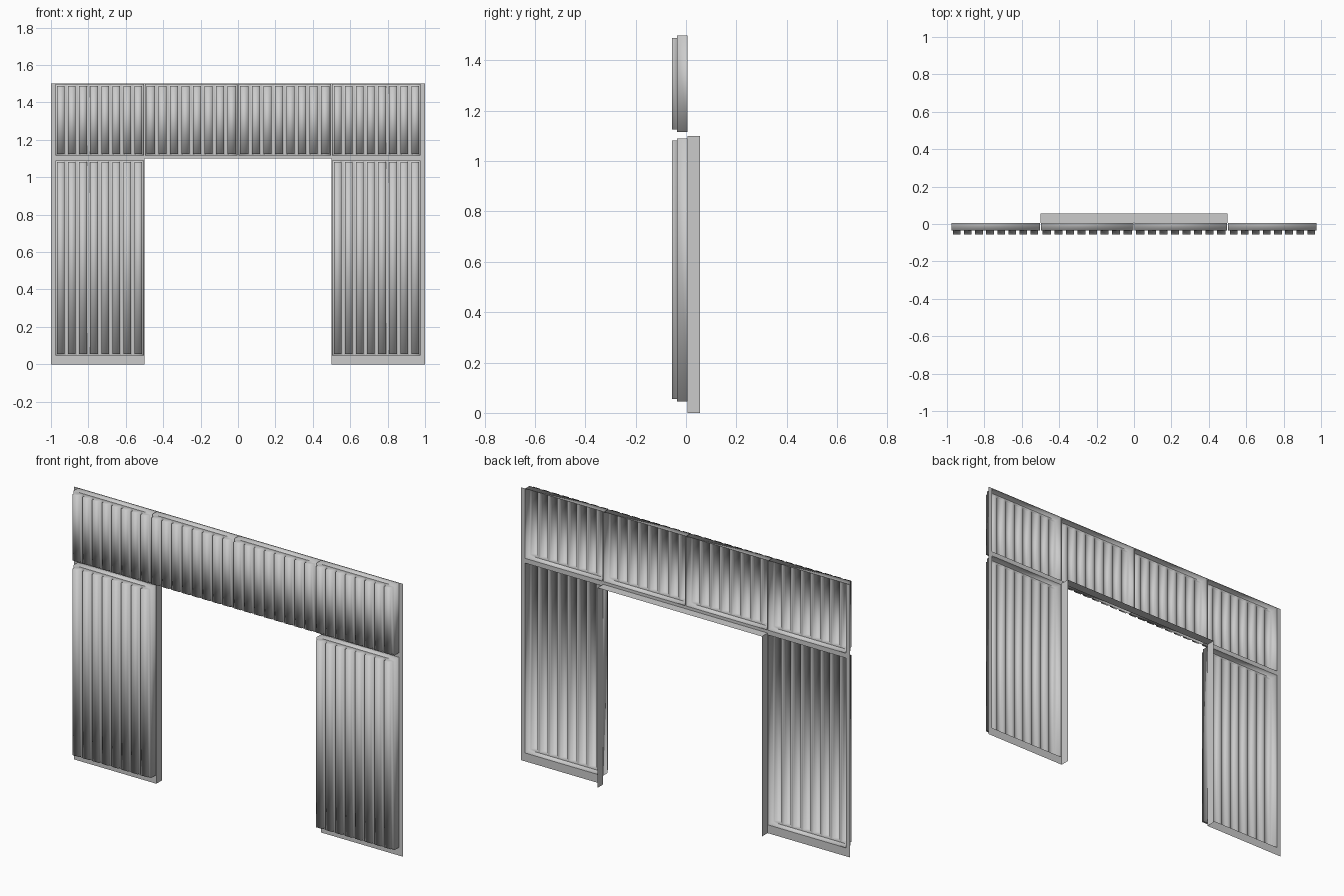
import bpy, bmesh

if "Cube" in bpy.data.objects:
    bpy.data.objects.remove(bpy.data.objects["Cube"])

Y_WALL, Y_PANEL, Y_RIB, Y_BACK = 0.005, -0.035, -0.055, 0.055
RIBS = 8


def corners(rect, y):
    x0, x1, z0, z1 = rect
    return [(x0, y, z0), (x1, y, z0), (x1, y, z1), (x0, y, z1)]


def quad(bm, pts):
    bm.faces.new([bm.verts.new(p) for p in pts])


def ring(bm, outer, y0, inner, y1):
    a, b = corners(outer, y0), corners(inner, y1)
    for i in range(4):
        j = (i + 1) % 4
        quad(bm, [a[i], a[j], b[j], b[i]])


def finish(bm, name, smooth):
    bmesh.ops.remove_doubles(bm, verts=bm.verts, dist=1e-5)
    me = bpy.data.meshes.new(name)
    bm.to_mesh(me)
    bm.free()
    for p in me.polygons:
        p.use_smooth = smooth
    ob = bpy.data.objects.new(name, me)
    bpy.context.collection.objects.link(ob)
    return ob


def mirror(rect):
    x0, x1, z0, z1 = rect
    return (-x1, -x0, z0, z1)


# Wall bays: outer rectangle and raised panel rectangle (left half)
bays = [
    ("lower_panel", (-1, -0.5, 0, 1.1), (-0.977, -0.503, 0.046, 1.09)),
    ("upper_side_panel", (-1, -0.5, 1.1, 1.5), (-0.977, -0.503, 1.116, 1.498)),
    ("upper_middle_panel", (-0.5, 0, 1.1, 1.5), (-0.497, -0.003, 1.116, 1.498)),
]

wall = bmesh.new()
for name, bay, panel in bays:
    for side in ("left", "right"):
        if side == "right":
            bay, panel = mirror(bay), mirror(panel)
        # Flat sheet around the panel
        ring(wall, bay, Y_WALL, panel, Y_WALL)
        # Pressed panel, hollow at the back, with ribs
        bm = bmesh.new()
        ring(bm, panel, Y_WALL, panel, Y_PANEL)
        x0, x1, z0, z1 = panel
        w = (x1 - x0) / RIBS
        for i in range(RIBS):
            col = (x0 + i * w, x0 + (i + 1) * w, z0, z1)
            rib = (col[0] + 0.009, col[1] - 0.009, z0 + 0.009, z1 - 0.009)
            ring(bm, col, Y_PANEL, rib, Y_PANEL)
            ring(bm, rib, Y_PANEL, rib, Y_RIB)
            quad(bm, corners(rib, Y_RIB))
        finish(bm, f"{name}_{side}", True)
finish(wall, "wall_sheet", False)

# Door opening reveal: two jambs and a lintel
bm = bmesh.new()
yz = [(Y_WALL, 0), (Y_BACK, 0), (Y_BACK, 1.1), (Y_WALL, 1.1)]
quad(bm, [(-0.5, y, z) for y, z in yz])
quad(bm, [(0.5, y, z) for y, z in reversed(yz)])
quad(bm, [(-0.5, Y_WALL, 1.1), (-0.5, Y_BACK, 1.1), (0.5, Y_BACK, 1.1), (0.5, Y_WALL, 1.1)])
finish(bm, "door_reveal", False)
